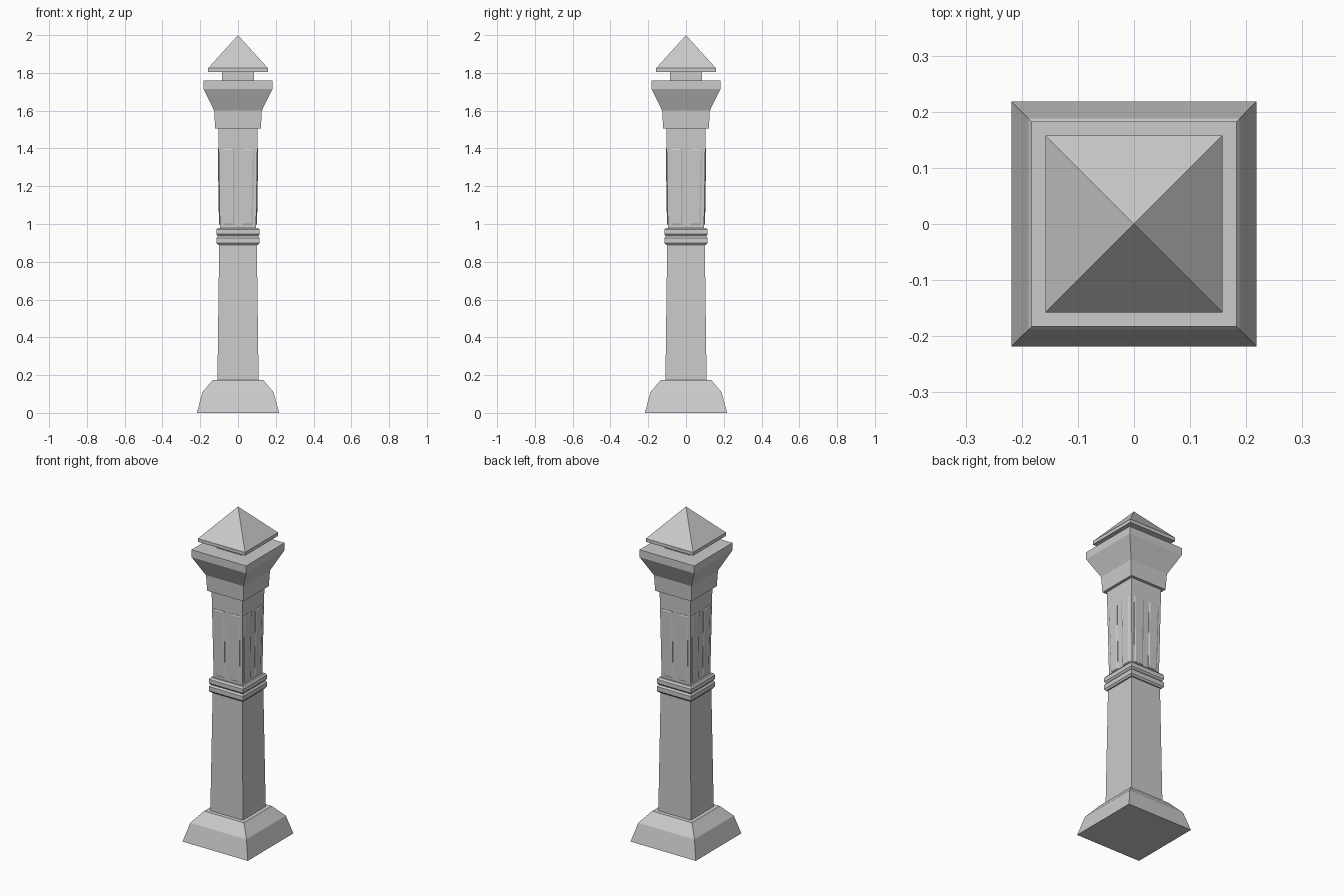
import bpy, bmesh
from math import pi
from mathutils import Matrix, Vector

if "Cube" in bpy.data.objects:
    bpy.data.objects.remove(bpy.data.objects["Cube"])


def make_object(name, bm):
    bmesh.ops.recalc_face_normals(bm, faces=bm.faces)
    mesh = bpy.data.meshes.new(name)
    bm.to_mesh(mesh)
    bm.free()
    obj = bpy.data.objects.new(name, mesh)
    bpy.context.collection.objects.link(obj)
    return obj


def add_loft(bm, loops):
    """Skin closed four-point loops and cap both ends; a one-point loop is a tip."""
    rings = [[bm.verts.new(p) for p in loop] for loop in loops]
    bm.faces.new(rings[0])
    for a, b in zip(rings, rings[1:]):
        for i in range(4):
            j = (i + 1) % 4
            if len(b) == 1:
                bm.faces.new((a[i], a[j], b[0]))
            else:
                bm.faces.new((a[i], a[j], b[j], b[i]))
    if len(rings[-1]) == 4:
        bm.faces.new(rings[-1])


def square_part(name, profile):
    """Square solid from (half width, height) pairs."""
    bm = bmesh.new()
    loops = []
    for r, z in profile:
        loops.append([(-r, -r, z), (r, -r, z), (r, r, z), (-r, r, z)] if r else [(0, 0, z)])
    add_loft(bm, loops)
    return make_object(name, bm)


# Foot and tapered shafts
square_part("base", [(0.218, 0), (0.188, 0.11), (0.133, 0.175)])
square_part("lower_shaft", [(0.109, 0.17), (0.099, 0.94)])
UPPER = [(0.095, 0.94), (0.104, 1.51)]
square_part("upper_shaft", UPPER)

# Pair of rounded bands
for name, z0, z1 in (("lower_band", 0.89, 0.936), ("upper_band", 0.936, 0.98)):
    square_part(name, [(0.107, z0), (0.115, z0 + 0.01), (0.115, z1 - 0.01), (0.107, z1)])

# Flared capital, neck and pyramid roof
square_part("capital", [(0.121, 1.505), (0.126, 1.6), (0.183, 1.715), (0.183, 1.76)])
square_part("neck", [(0.084, 1.755), (0.084, 1.81)])
square_part("roof", [(0.158, 1.805), (0.158, 1.825), (0, 2.0)])


# Two tapered panels with bevelled edges on each side
def shaft_depth(z):
    (r0, z0), (r1, z1) = UPPER
    return r0 + (r1 - r0) * (z - z0) / (z1 - z0)


def panel_loop(side, inset, lift):
    z0, z1 = 0.995 + inset, 1.4 - inset
    corners = [(0.019 + inset, z0), (0.078 - inset, z0),
               (0.086 - inset, z1), (0.019 + inset, z1)]
    return [Vector((side * x, -shaft_depth(z) - lift, z)) for x, z in corners]


bm = bmesh.new()
for k in range(4):
    turn = Matrix.Rotation(k * pi / 2, 3, 'Z')
    for side in (-1, 1):
        loops = [panel_loop(side, 0, -0.004), panel_loop(side, 0, 0.002),
                 panel_loop(side, 0.007, 0.005)]
        add_loft(bm, [[turn @ p for p in loop] for loop in loops])
make_object("side_panels", bm)
